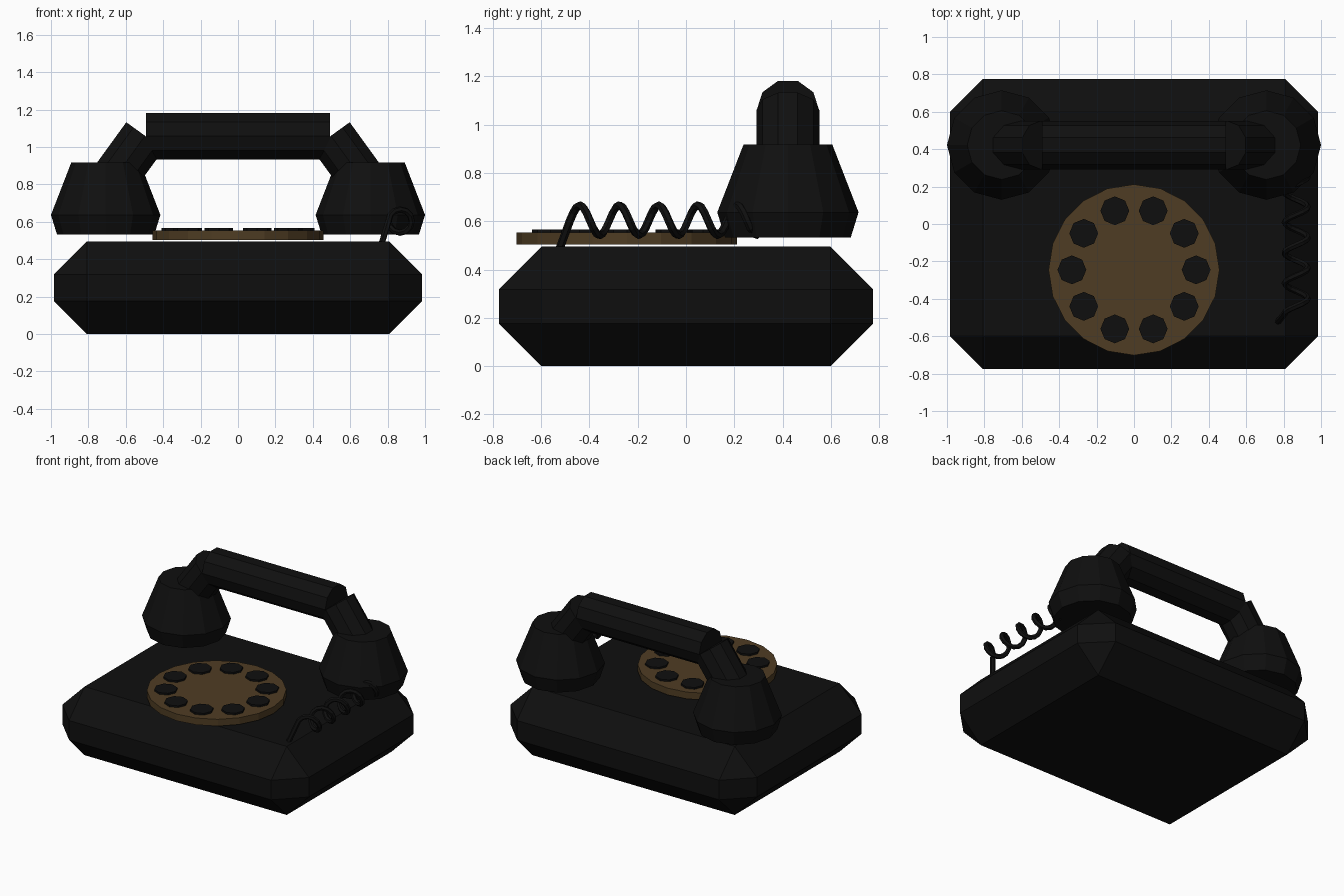
import bpy, bmesh, math
from mathutils import Vector, Matrix

if "Cube" in bpy.data.objects:
    bpy.data.objects.remove(bpy.data.objects["Cube"])


def material(name, rgb):
    m = bpy.data.materials.new(name)
    m.diffuse_color = (*rgb, 1)
    m.use_nodes = True
    m.node_tree.nodes["Principled BSDF"].inputs["Base Color"].default_value = m.diffuse_color
    return m


BLACK = material("black", (0.0048, 0.0048, 0.0048))
BRONZE = material("dark bronze", (0.078, 0.046, 0.017))


def add_object(name, bm, mat):
    bmesh.ops.recalc_face_normals(bm, faces=bm.faces)
    me = bpy.data.meshes.new(name)
    bm.to_mesh(me)
    bm.free()
    me.materials.append(mat)
    ob = bpy.data.objects.new(name, me)
    bpy.context.collection.objects.link(ob)
    return ob


def lathe(name, profile, sides, centre, mat):
    """Closed stack of rings from (radius, z) pairs."""
    bm = bmesh.new()
    rings = []
    for r, z in profile:
        rings.append([bm.verts.new((centre[0] + r * math.cos(a), centre[1] + r * math.sin(a), z))
                      for a in (2 * math.pi * i / sides for i in range(sides))])
    for lo, hi in zip(rings, rings[1:]):
        for i in range(sides):
            j = (i + 1) % sides
            bm.faces.new((lo[i], lo[j], hi[j], hi[i]))
    bm.faces.new(rings[0][::-1])
    bm.faces.new(rings[-1])
    return add_object(name, bm, mat)


def rod(name, start, end, radius, sides, mat):
    """Cylinder between two points in an xz plane, with corners on the y axis."""
    a, b = Vector(start), Vector(end)
    z = (b - a).normalized()
    x = Vector((0, 1, 0))
    y = z.cross(x)
    rot = Matrix((x, y, z)).transposed().to_4x4()
    bm = bmesh.new()
    bmesh.ops.create_cone(bm, cap_ends=True, segments=sides, radius1=radius,
                          radius2=radius, depth=(b - a).length)
    # turn so that the first corner lies exactly on the local x axis
    v = bm.verts[:][0].co
    bm.transform(Matrix.Rotation(-math.atan2(v.y, v.x), 4, 'Z'))
    bm.transform(Matrix.Translation((a + b) / 2) @ rot)
    return add_object(name, bm, mat)


# Body: chamfered block
bm = bmesh.new()
bmesh.ops.create_cube(bm, size=1)
bm.transform(Matrix.Translation((0, 0, 0.2475)) @ Matrix.Diagonal((1.97, 1.55, 0.495, 1)))
body = add_object("body", bm, BLACK)
bevel = body.modifiers.new("chamfer", 'BEVEL')
bevel.width = 0.177
bevel.segments = 1
bevel.limit_method = 'NONE'

# Dial plate and finger holes
DIAL_Y = -0.245
lathe("dial_plate", [(0.457, 0.504), (0.457, 0.553)], 20, (0, DIAL_Y), BRONZE)
for i in range(10):
    a = math.radians(36 * i)
    lathe(f"finger_hole_{i}", [(0.077, 0.55), (0.077, 0.566)], 8,
          (0.332 * math.cos(a), DIAL_Y + 0.332 * math.sin(a)), BLACK)

# Handset: grip, two necks, two cups
HAND_Y = 0.422
rod("handset_grip", (-0.492, HAND_Y, 1.058), (0.492, HAND_Y, 1.058), 0.13, 10, BLACK)
for side, s in (("left", -1), ("right", 1)):
    rod(f"{side}_neck", (s * 0.497, HAND_Y, 1.06), (s * 0.7, HAND_Y, 0.78), 0.13, 10, BLACK)
    lathe(f"{side}_cup", [(0.26, 0.532), (0.2925, 0.637), (0.184, 0.917)], 12,
          (s * 0.7075, HAND_Y), BLACK)

# Coiled cord: starts in the body, winds back to the right cup
PER_TURN, PITCH = 12, 0.163
points = [(0.77, -0.522, 0.49)]
for i in range(int(4.75 * PER_TURN) + 1):
    t = i / PER_TURN
    a = math.pi - 2 * math.pi * t
    points.append((0.867 + 0.062 * math.cos(a), -0.48 + PITCH * t, 0.604 + 0.062 * math.sin(a)))
curve = bpy.data.curves.new("coiled_cord", 'CURVE')
curve.dimensions = '3D'
curve.bevel_depth = 0.017
curve.bevel_resolution = 1
curve.use_fill_caps = True
spline = curve.splines.new('POLY')
spline.points.add(len(points) - 1)
for p, co in zip(spline.points, points):
    p.co = (*co, 1)
spline.use_smooth = False
curve.materials.append(BLACK)
bpy.context.collection.objects.link(bpy.data.objects.new("coiled_cord", curve))
